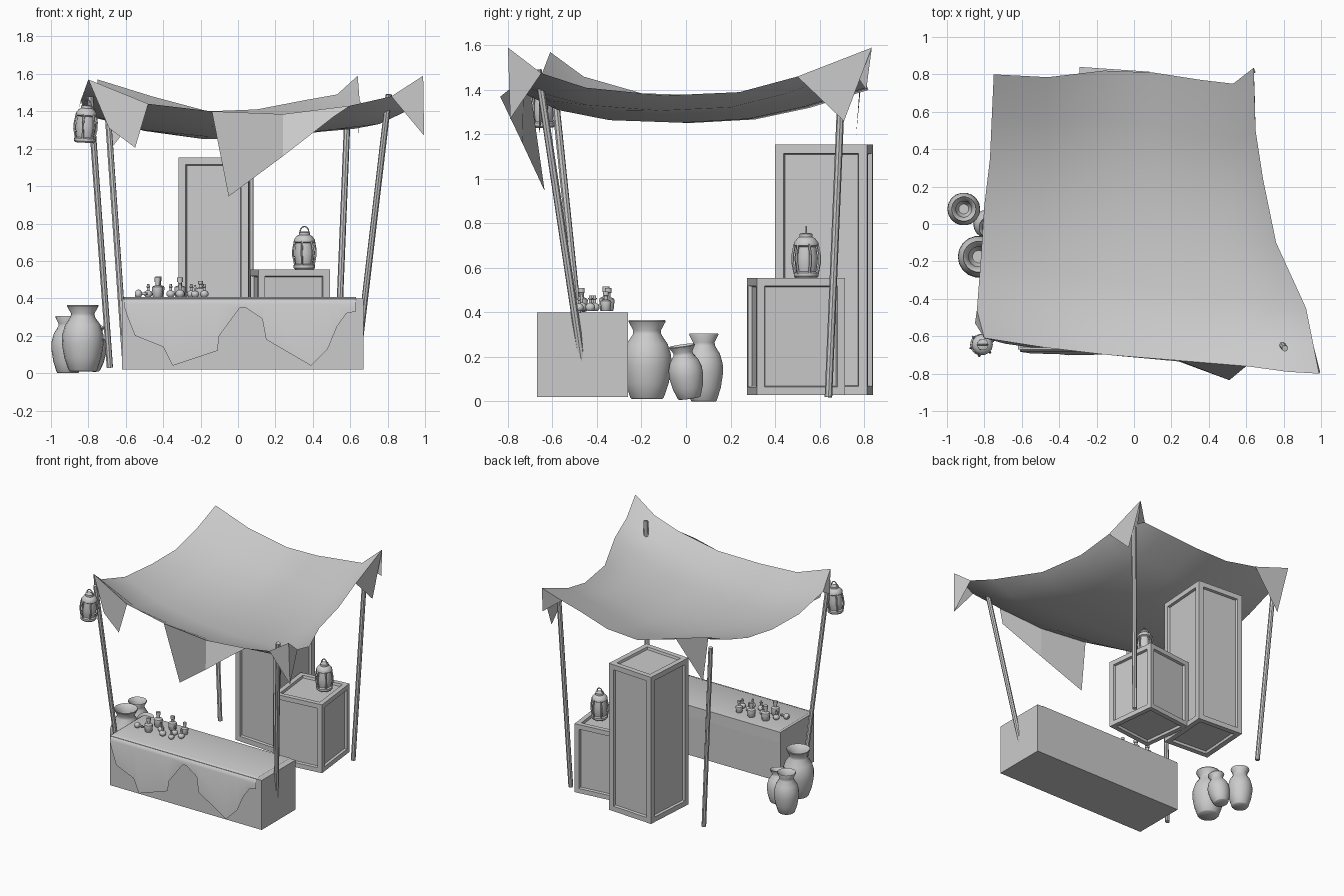
import bpy, bmesh, math
from mathutils import Vector, Matrix

if "Cube" in bpy.data.objects:
    bpy.data.objects.remove(bpy.data.objects["Cube"])


def make(name, verts, faces, smooth=None):
    me = bpy.data.meshes.new(name)
    me.from_pydata([tuple(v) for v in verts], [], faces)
    me.update()
    ob = bpy.data.objects.new(name, me)
    bpy.context.collection.objects.link(ob)
    if smooth:
        bpy.ops.object.select_all(action='DESELECT')
        ob.select_set(True)
        bpy.context.view_layer.objects.active = ob
        bpy.ops.object.shade_smooth_by_angle(angle=math.radians(smooth))
    return ob


def grid_faces(rows, cols, wrap=False):
    n = cols if wrap else cols - 1
    return [(r * cols + c, r * cols + (c + 1) % cols, (r + 1) * cols + (c + 1) % cols, (r + 1) * cols + c)
            for r in range(rows - 1) for c in range(n)]


def lathe(name, profile, loc, segs=16, rot=(0, 0), smooth=40):
    """Revolve (radius, height) points and cap the ends."""
    m = Matrix.Rotation(rot[0], 3, 'X') @ Matrix.Rotation(rot[1], 3, 'Y')
    vs = [m @ Vector((r * math.cos(2 * math.pi * i / segs), r * math.sin(2 * math.pi * i / segs), z)) + Vector(loc)
          for r, z in profile for i in range(segs)]
    n = len(profile)
    fs = grid_faces(n, segs, True)
    fs += [tuple(reversed(range(segs))), tuple(range((n - 1) * segs, n * segs))]
    return make(name, vs, fs, smooth)


def tube(name, a, b, r, segs=8):
    a, b = Vector(a), Vector(b)
    q = (b - a).to_track_quat('Z', 'Y')
    vs = [p + q @ Vector((r * math.cos(2 * math.pi * i / segs), r * math.sin(2 * math.pi * i / segs), 0))
          for p in (a, b) for i in range(segs)]
    fs = grid_faces(2, segs, True) + [tuple(reversed(range(segs))), tuple(range(segs, 2 * segs))]
    return make(name, vs, fs)


def box(name, size, loc, turn=0, panel=0):
    """Box, optionally with a recessed panel on every side."""
    bm = bmesh.new()
    bmesh.ops.create_cube(bm, size=1)
    bmesh.ops.scale(bm, vec=size, verts=bm.verts)
    if panel:
        faces = list(bm.faces)
        bmesh.ops.inset_individual(bm, faces=faces, thickness=panel)
        bmesh.ops.inset_individual(bm, faces=faces, thickness=0.006, depth=-0.018)
    bmesh.ops.rotate(bm, matrix=Matrix.Rotation(math.radians(turn), 3, 'Z'), verts=bm.verts)
    bmesh.ops.translate(bm, vec=loc, verts=bm.verts)
    me = bpy.data.meshes.new(name)
    bm.to_mesh(me)
    bm.free()
    ob = bpy.data.objects.new(name, me)
    bpy.context.collection.objects.link(ob)
    return ob


# Canopy: sagging sheet blended between four edge curves
front = [(-.80, -.61, 1.57), (-.48, -.66, 1.44), (-.14, -.70, 1.40), (.24, -.73, 1.385),
         (.60, -.76, 1.43), (.82, -.79, 1.48), (.99, -.80, 1.59)]
back = [(-.75, .80, 1.57), (-.46, .785, 1.48), (-.16, .82, 1.40), (.10, .81, 1.41),
        (.36, .77, 1.46), (.53, .75, 1.49), (.64, .835, 1.59)]
left = [front[0], (-.84, -.46, 1.46), (-.82, -.20, 1.385), (-.80, .10, 1.375),
        (-.77, .35, 1.40), (-.76, .58, 1.47), back[0]]
right = [front[6], (.96, -.65, 1.475), (.92, -.45, 1.41), (.76, -.10, 1.375),
         (.69, .24, 1.39), (.65, .50, 1.46), back[6]]
F, B, L, R = ([Vector(p) for p in e] for e in (front, back, left, right))
verts = []
for j in range(7):
    v = j / 6
    for i in range(7):
        u = i / 6
        p = F[i] * (1 - v) + B[i] * v + L[j] * (1 - u) + R[j] * u
        p -= (F[0] * (1 - u) + F[6] * u) * (1 - v) + (B[0] * (1 - u) + B[6] * u) * v
        p.z += 0.06 * 16 * u * (1 - u) * v * (1 - v)
        verts.append(p)
make("canopy", verts, grid_faces(7, 7), 60)

# Hanging cloth flaps along the canopy edges
make("front_flap", [F[2], F[3], F[4], (-.05, -.635, .945), (.24, -.735, 1.16), (.51, -.835, 1.37)],
     [(0, 3, 4, 1), (1, 4, 5, 2)])
make("front_left_flap", [F[0], F[1], (-.55, -.66, 1.205), (-.69, -.64, 1.31), (-.85, -.53, 1.42), L[1]],
     [(0, 3, 2, 1), (0, 5, 4)])
make("front_right_flap", [F[6], F[5], (.995, -.79, 1.27), R[1]], [(0, 1, 2), (0, 2, 3)])
make("back_right_flap", [B[6], R[5], (.645, .71, 1.26), B[5], (.65, .81, 1.40)], [(0, 1, 2), (0, 4, 3)])
make("back_left_flap", [B[0], B[1], (-.68, .765, 1.20)], [(0, 1, 2)])

# Four leaning poles
for n, a, b in (("front_left", (-.685, -.45, .03), (-.79, -.60, 1.48)),
                ("front_right", (.635, -.445, .03), (.807, -.665, 1.49)),
                ("back_left", (-.60, .64, .02), (-.70, .70, 1.44)),
                ("back_right", (.53, .64, .02), (.588, .70, 1.45))):
    tube(n + "_pole", a, b, 0.017)

# Counter with a torn cloth over it
box("counter", (1.29, .41, .38), (.025, -.465, .21))
hem = [(-.61, .36), (-.59, .30), (-.55, .20), (-.40, .14), (-.35, .04), (-.11, .12), (-.10, .20), (.01, .35),
       (.04, .35), (.13, .29), (.15, .18), (.39, .04), (.48, .13), (.53, .25), (.58, .32), (.63, .33)]
verts = []
for x, z in hem:
    verts += [(x, -.255, .32), (x, -.257, .402), (x, -.30, .407), (x, -.645, .407), (x, -.672, .397),
              (x, -.682, .37), (x, -.682 - .06 * (.37 - z), min(z, .36))]
make("counter_cloth", verts, grid_faces(len(hem), 7), 50)

# Cabinet and crate with recessed panels
box("cabinet", (.375, .415, 1.125), (-.117, .62, .5915), -3.9, .055)
box("crate", (.385, .40, .525), (.277, .495, .2925), 6.5, .05)


# Lanterns: solid core, cage bars and a ring handle
def lantern(name, loc, tilt=0):
    core = [(.050, 0), (.057, .008), (.057, .022), (.046, .028), (.050, .05), (.054, .09), (.046, .14),
            (.056, .146), (.056, .158), (.042, .178), (.030, .184), (.030, .198), (.012, .203)]
    parts = [lathe(name, core, (0, 0, 0), 14)]
    for k in range(6):
        c, s = math.cos(k * math.pi / 3 + .3), math.sin(k * math.pi / 3 + .3)
        pts = [(.052, .018), (.062, .07), (.062, .105), (.053, .152)]
        for (r0, z0), (r1, z1) in zip(pts, pts[1:]):
            parts.append(tube(name + "_bar", (r0 * c, r0 * s, z0), (r1 * c, r1 * s, z1), .006, 5))
    arc = [(.024 * math.cos(t * math.pi / 6), 0, .198 + .032 * math.sin(t * math.pi / 6)) for t in range(7)]
    for a, b in zip(arc, arc[1:]):
        parts.append(tube(name + "_handle", a, b, .004, 6))
    for p in parts:
        p.matrix_world = Matrix.Translation(loc) @ Matrix.Rotation(tilt, 4, 'Y')


lantern("crate_lantern", (.355, .54, .555))
lantern("hanging_lantern", (-.82, -.645, 1.232), .06)


# Clay jars with hollow necks
def jar(name, loc, r, h, rot=(0, 0)):
    prof = [(.62, 0), (.68, .02), (.88, .2), (1, .42), (.98, .56), (.84, .7), (.58, .82), (.56, .87),
            (.76, .985), (.74, 1), (.69, .99), (.48, .86), (.48, .78), (.3, .7)]
    lathe(name, [(a * r, b * h) for a, b in prof], loc, 18, rot, 50)


jar("large_jar", (-.83, -.175, .01), .112, .355)
jar("medium_jar", (-.91, .08, 0), .088, .305)
jar("small_jar", (-.79, .015, .015), .078, .24, (.14, .08))


# Little bottles on the counter
def bottle(loc, s, kind=0, rot=(0, 0)):
    round_b = [(.018, 0), (.030, .012), (.033, .028), (.026, .044), (.010, .052), (.010, .075), (.014, .077),
               (.014, .084), (.009, .085), (.009, .10)]
    tall_b = [(.024, 0), (.027, .004), (.032, .05), (.030, .058), (.012, .066), (.012, .085), (.016, .087),
              (.016, .11)]
    lathe("bottle", [(a * s, b * s) for a, b in (tall_b if kind else round_b)], loc, 10, rot)


for x, y, s, k in ((-.43, -.47, .95, 1), (-.425, -.36, 1, 1), (-.36, -.42, .7, 0), (-.31, -.47, .75, 0),
                   (-.31, -.35, .95, 1), (-.25, -.41, .7, 0), (-.23, -.48, .65, 0), (-.20, -.36, .8, 1),
                   (-.18, -.43, .7, 0), (-.48, -.41, .7, 0)):
    bottle((x, y, .406), s, k)
bottle((-.55, -.46, .424), .7, 0, (0, math.pi / 2))
